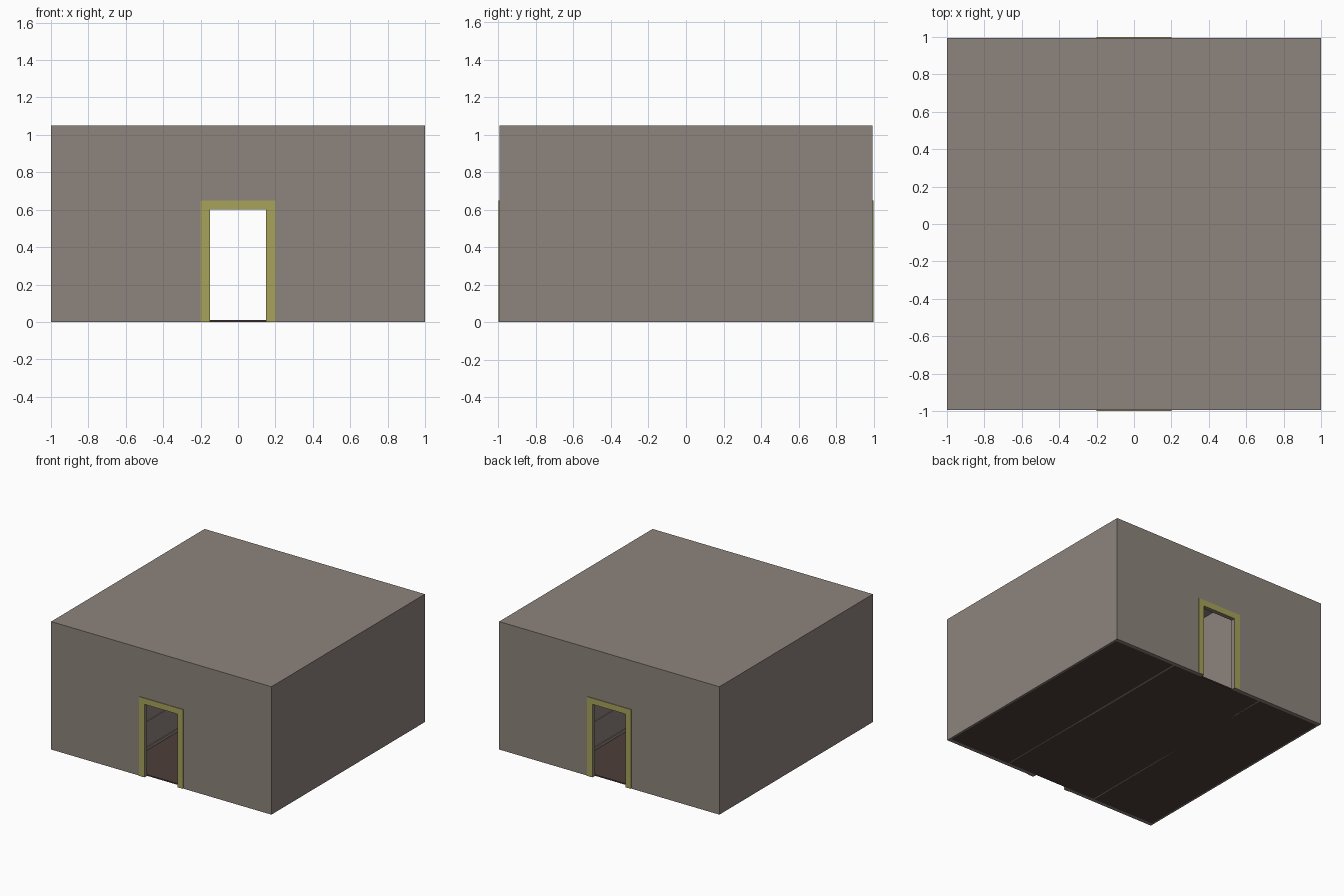
import bpy, bmesh

if "Cube" in bpy.data.objects:
    bpy.data.objects.remove(bpy.data.objects["Cube"])

def material(name, rgb):
    m = bpy.data.materials.new(name)
    m.diffuse_color = (*rgb, 1)
    m.use_nodes = True
    m.node_tree.nodes["Principled BSDF"].inputs["Base Color"].default_value = m.diffuse_color
    return m

WALL = material("wall_taupe", (0.27, 0.23, 0.205))
FLOOR = material("floor_brown", (0.075, 0.05, 0.042))
TRIM = material("trim_olive", (0.385, 0.36, 0.105))

def finish(name, bm, mat):
    bmesh.ops.recalc_face_normals(bm, faces=bm.faces)
    me = bpy.data.meshes.new(name)
    bm.to_mesh(me)
    bm.free()
    me.materials.append(mat)
    ob = bpy.data.objects.new(name, me)
    bpy.context.collection.objects.link(ob)
    return ob

def box(name, x, y, z, mat):
    """Box from (min, max) pairs."""
    bm = bmesh.new()
    bmesh.ops.create_cube(bm, size=1)
    for v in bm.verts:
        v.co = [a[0] if c < 0 else a[1] for c, a in zip(v.co, (x, y, z))]
    return finish(name, bm, mat)

def arch(name, outer, top, y0, y1, mat):
    """Doorway outline (opening 0.3 x 0.6) extruded along y."""
    pts = [(-outer, 0), (-0.15, 0), (-0.15, 0.6), (0.15, 0.6),
           (0.15, 0), (outer, 0), (outer, top), (-outer, top)]
    bm = bmesh.new()
    face = bm.faces.new([bm.verts.new((x, y0, z)) for x, z in pts])
    ext = bmesh.ops.extrude_face_region(bm, geom=[face], use_keep_orig=True)
    for v in ext["geom"]:
        if isinstance(v, bmesh.types.BMVert):
            v.co.y = y1
    return finish(name, bm, mat)

# End walls with doorways and their raised trims
for side, s in (("front", -1), ("back", 1)):
    arch(side + "_wall", 1.0, 1.05, s * 0.995, s * 0.965, WALL)
    arch(side + "_door_trim", 0.2, 0.65, s * 1.0, s * 0.995, TRIM)

# Outer side walls, corridor walls, lower wall panels and skirting
for side, s in (("left", -1), ("right", 1)):
    def span(a, b):
        return tuple(sorted((s * a, s * b)))
    inner = (-0.965, 0.965)
    box(side + "_outer_wall", span(0.985, 1.0), inner, (0, 1.05), WALL)
    box(side + "_corridor_wall", span(0.41, 0.425), inner, (0, 1.0), WALL)
    box(side + "_lower_panel", span(0.402, 0.41), inner, (0.01, 0.24), WALL)
    box(side + "_skirting", span(0.395, 0.402), inner, (0.01, 0.035), WALL)

# Floor and roof slabs
box("floor", (-0.985, 0.985), (-0.965, 0.965), (0, 0.01), FLOOR)
box("roof", (-0.985, 0.985), (-0.965, 0.965), (1.0, 1.05), WALL)
